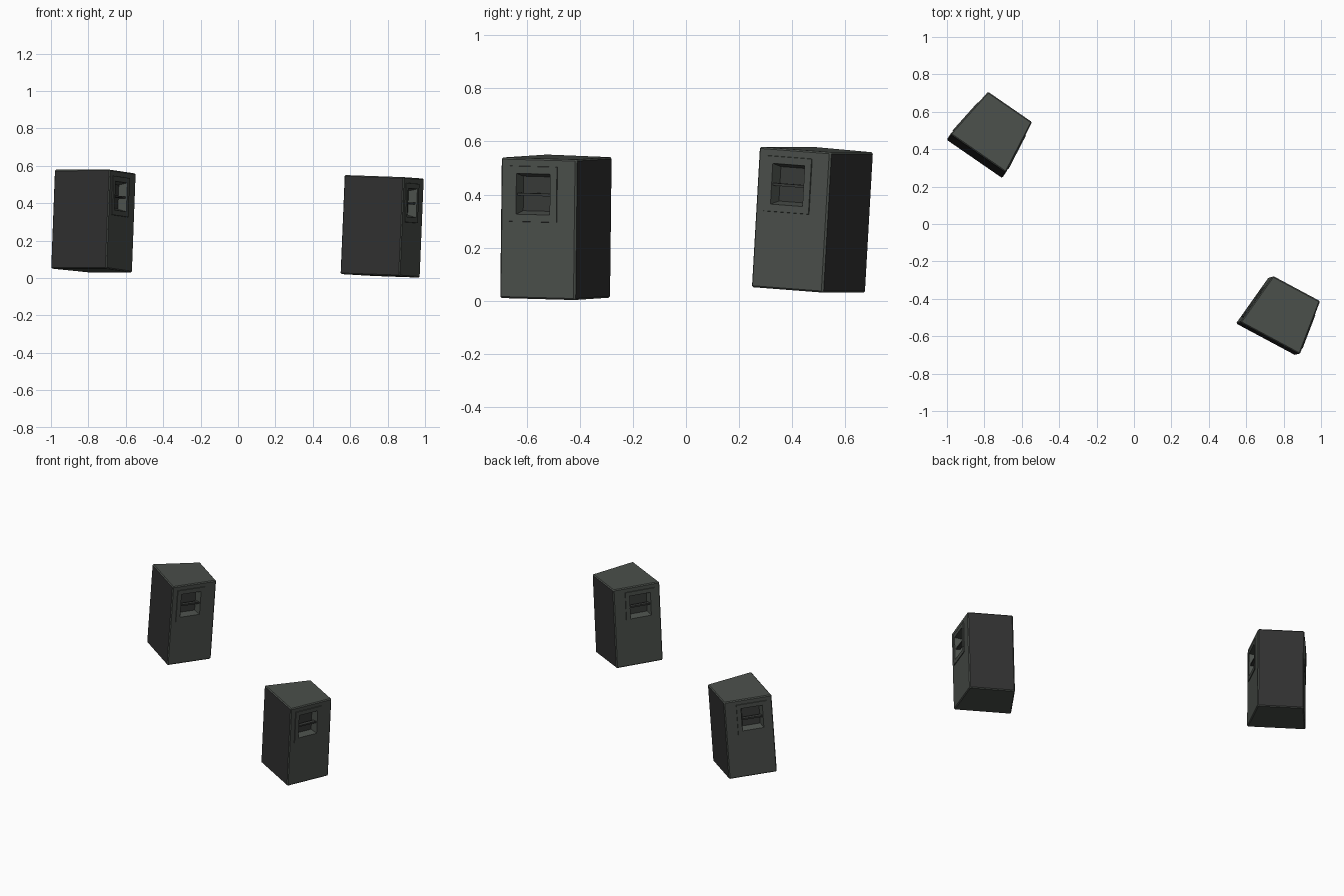
import bpy, bmesh
from mathutils import Vector, Matrix

if "Cube" in bpy.data.objects:
    bpy.data.objects.remove(bpy.data.objects["Cube"])

def material(name, rgb):
    m = bpy.data.materials.new(name)
    m.diffuse_color = (*rgb, 1)
    m.use_nodes = True
    m.node_tree.nodes["Principled BSDF"].inputs["Base Color"].default_value = m.diffuse_color
    return m

BODY = material("grey_green_body", (0.070, 0.079, 0.070))
DARK = material("dark_panel", (0.030, 0.030, 0.030))
POCKET = material("pocket_grey", (0.040, 0.043, 0.040))

FRONT, BACK, DEPTH, HEIGHT = 0.181, 0.143, 0.151, 0.265   # half sizes
S0, S1 = 0.036, 0.228                                     # handle frame along the side
Z0, Z1 = HEIGHT - 0.240, HEIGHT - 0.030                   # handle frame in height

def side_axes(side):
    """Front corner, direction to the back and outward normal of a side wall."""
    start = Vector((side * FRONT, -DEPTH, 0))
    along = Vector((side * (BACK - FRONT), 2 * DEPTH, 0)).normalized()
    normal = Vector((side * along.y, -side * along.x, 0))
    return start, along, normal

def add_object(name, bm, mats, matrix):
    bmesh.ops.recalc_face_normals(bm, faces=bm.faces)
    me = bpy.data.meshes.new(name)
    bm.to_mesh(me)
    bm.free()
    for m in mats:
        me.materials.append(m)
    ob = bpy.data.objects.new(name, me)
    ob.matrix_world = matrix
    bpy.context.collection.objects.link(ob)

def cut_handle(bm, side):
    """Raised frame with a recessed hand pocket."""
    start, along, normal = side_axes(side)
    up = Vector((0, 0, 1))
    wall = lambda: [f for f in bm.faces if f.normal.dot(normal) > 0.97]
    planes = [(start + along * S0, along), (start + along * S1, along),
              (up * Z0, up), (up * Z1, up)]
    for co, no in planes:
        faces = wall()
        edges = list({e for f in faces for e in f.edges})
        verts = list({v for f in faces for v in f.verts})
        bmesh.ops.bisect_plane(bm, geom=verts + edges + faces, dist=1e-5,
                               plane_co=co, plane_no=no)
        bm.normal_update()
    centre = start + along * (S0 + S1) / 2 + up * (Z0 + Z1) / 2
    face = min(wall(), key=lambda f: (f.calc_center_median() - centre).length)
    for thickness, depth in ((0.001, 0.004), (0.027, 0.0), (0.012, -0.045)):
        bmesh.ops.inset_individual(bm, faces=[face], thickness=thickness,
                                   depth=depth, use_even_offset=True)
        bm.normal_update()
    face.material_index = 2

def cabinet(name, matrix):
    # tapered box, wide at the front
    bm = bmesh.new()
    bmesh.ops.create_cube(bm, size=2)
    for v in bm.verts:
        w = FRONT if v.co.y < 0 else BACK
        v.co = (v.co.x * w, v.co.y * DEPTH, v.co.z * HEIGHT)
    bmesh.ops.bevel(bm, geom=list(bm.edges), offset=0.006, segments=1,
                    affect='EDGES', profile=0.5)
    bm.normal_update()
    # front grille and back panel
    for f in bm.faces:
        f.material_index = 1 if abs(f.normal.y) > 0.95 else 0
    for side in (-1, 1):
        cut_handle(bm, side)
    add_object(name + "_cabinet", bm, (BODY, DARK, POCKET), matrix)

    # grip bars across the pockets
    for side, label in ((-1, "left"), (1, "right")):
        start, along, normal = side_axes(side)
        pos = start + along * (S0 + S1) / 2 - normal * 0.016
        pos.z = (Z0 + Z1) / 2 - 0.002
        rot = Matrix((normal, along, Vector((0, 0, 1)))).transposed().to_4x4()
        bm = bmesh.new()
        bmesh.ops.create_cube(bm, size=1, matrix=Matrix.Translation(pos) @ rot
                              @ Matrix.Diagonal((0.024, 0.132, 0.010, 1)))
        add_object(f"{name}_{label}_grip", bm, (POCKET,), matrix)

def placement(centre, across, up):
    z = Vector(up).normalized()
    x = Vector(across)
    x = (x - z * x.dot(z)).normalized()
    m = Matrix((x, z.cross(x), z)).transposed().to_4x4()
    m.translation = centre
    return m

# two slightly tilted cabinets
cabinet("left_speaker", placement((-0.758, 0.487, 0.305), (0.29, -0.20, 0), (0.02, 0.03, 0.525)))
cabinet("right_speaker", placement((0.787, -0.481, 0.276), (0.325, -0.174, -0.012), (0.022, 0.006, 0.526)))
